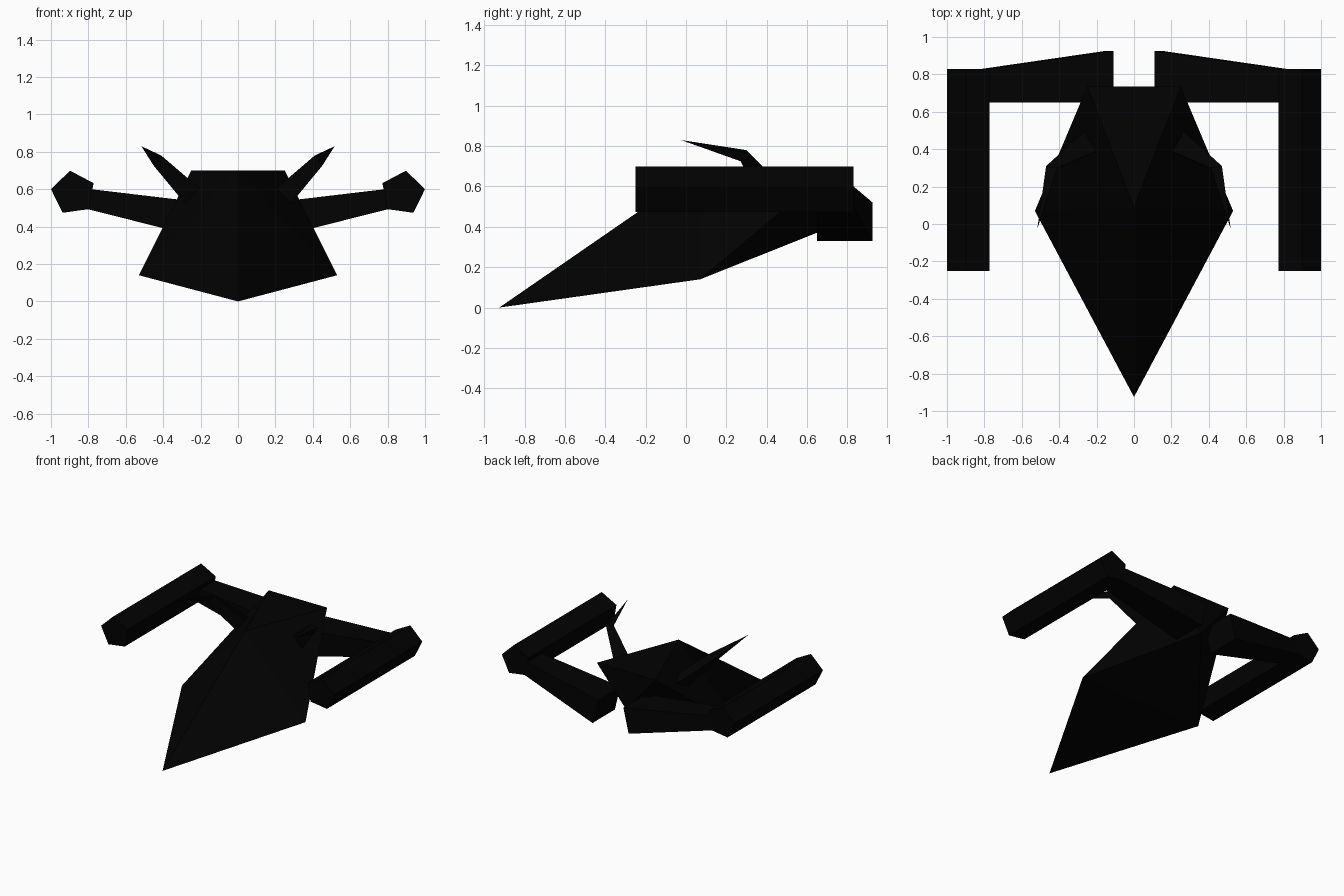
import bpy, bmesh
from math import cos, sin, radians

if "Cube" in bpy.data.objects:
    bpy.data.objects.remove(bpy.data.objects["Cube"])

paint = bpy.data.materials.new("black_paint")
paint.diffuse_color = (0.0005, 0.0005, 0.0005, 1)
paint.use_nodes = True
paint.node_tree.nodes["Principled BSDF"].inputs["Base Color"].default_value = paint.diffuse_color


def finish(name, bm, mirror=False):
    bmesh.ops.recalc_face_normals(bm, faces=bm.faces)
    mesh = bpy.data.meshes.new(name)
    bm.to_mesh(mesh)
    bm.free()
    mesh.materials.append(paint)
    ob = bpy.data.objects.new(name, mesh)
    bpy.context.collection.objects.link(ob)
    if mirror:
        ob.modifiers.new("mirror", 'MIRROR').use_mirror_merge = False
    return ob


def loft(name, rings):
    """Skin a closed body through matching rings; a one-point ring is a tip."""
    bm = bmesh.new()
    rows = [[bm.verts.new(p) for p in ring] for ring in rings]
    for a, b in zip(rows, rows[1:]):
        n = len(a)
        for i in range(n):
            j = (i + 1) % n
            if len(b) == 1:
                bm.faces.new((a[i], a[j], b[0]))
            else:
                bm.faces.new((a[i], a[j], b[j], b[i]))
    for row in (rows[0], rows[-1]):
        if len(row) > 2:
            bm.faces.new(row)
    return finish(name, bm, mirror=True)


# Faceted arrowhead hull with a triangular stern
bm = bmesh.new()
for p in [(0, -0.925, 0), (0, 0.09, 0.70), (0, 0.735, 0.405)]:
    bm.verts.new(p)
for s in (-1, 1):
    for x, y, z in [(0.53, 0.07, 0.14), (0.25, 0.735, 0.70)]:
        bm.verts.new((s * x, y, z))
bmesh.ops.convex_hull(bm, input=bm.verts)
finish("hull", bm)

# Five-sided engine pods
pod = [(0.881 + 0.121 * cos(radians(a)), 0.58 + 0.12 * sin(radians(a)))
       for a in range(10, 370, 72)]
loft("engine_pods", [[(x, y, z) for x, z in pod] for y in (-0.25, 0.83)])

# Tapered pylons, ends square to their tilted axis
loft("pylons", [
    [(0.11, 0.65, 0.52), (0.11, 0.925, 0.52), (0.155, 0.925, 0.33), (0.155, 0.65, 0.33)],
    [(0.785, 0.65, 0.60), (0.785, 0.83, 0.60), (0.81, 0.83, 0.495), (0.81, 0.65, 0.495)],
])

# Bent three-sided spikes on the upper hull
loft("spikes", [
    [(0.26, 0.50, 0.58), (0.20, 0.39, 0.60), (0.285, 0.375, 0.525)],
    [(0.47, 0.31, 0.765), (0.41, 0.30, 0.78), (0.45, 0.27, 0.725)],
    [(0.517, -0.025, 0.83)],
])
